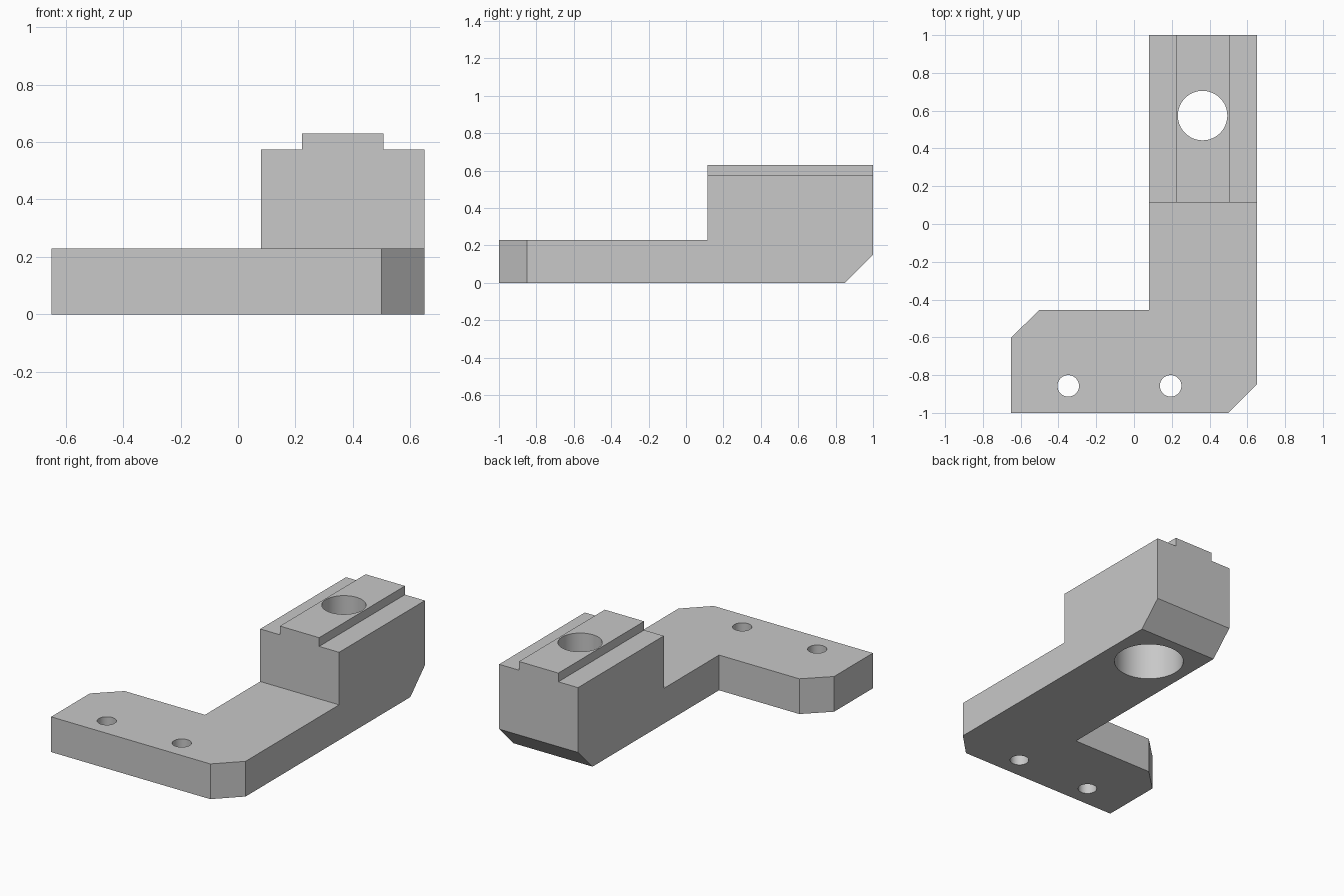
import bpy, bmesh
from mathutils import Vector

cube = bpy.data.objects.get("Cube")
if cube:
    bpy.data.objects.remove(cube, do_unlink=True)

grey = bpy.data.materials.new("machined grey")
grey.use_nodes = True
colour = (0.58, 0.58, 0.58, 1)
grey.diffuse_color = colour
grey.node_tree.nodes["Principled BSDF"].inputs["Base Color"].default_value = colour


def prism(name, points, offset):
    """Extrude a planar outline along an offset vector."""
    bm = bmesh.new()
    face = bm.faces.new([bm.verts.new(p) for p in points])
    moved = bmesh.ops.extrude_face_region(bm, geom=[face])["geom"]
    verts = [v for v in moved if isinstance(v, bmesh.types.BMVert)]
    bmesh.ops.translate(bm, verts=verts, vec=Vector(offset))
    bmesh.ops.recalc_face_normals(bm, faces=bm.faces)
    mesh = bpy.data.meshes.new(name)
    bm.to_mesh(mesh)
    bm.free()
    mesh.materials.append(grey)
    obj = bpy.data.objects.new(name, mesh)
    bpy.context.collection.objects.link(obj)
    return obj


def box(name, x0, x1, y0, y1, z0, z1):
    return prism(name, [(x0, y0, z0), (x1, y0, z0), (x1, y1, z0), (x0, y1, z0)],
                 (0, 0, z1 - z0))


def cylinder(name, x, y, radius, z0, z1):
    bpy.ops.mesh.primitive_cylinder_add(vertices=64, radius=radius, depth=z1 - z0,
                                        location=(x, y, (z0 + z1) / 2))
    obj = bpy.context.object
    obj.name = name
    obj.data.materials.append(grey)
    return obj


# L-shaped body with two chamfered corners, at full height
left, right, arm, top = -0.65, 0.65, 0.08, 0.63
outline = [(left, -1), (0.5, -1), (right, -0.85), (right, 1), (arm, 1),
           (arm, -0.455), (-0.5, -0.455), (left, -0.60)]
body = prism("clamp_bracket", [(x, y, 0) for x, y in outline], (0, 0, top))

# Cutters: lowered plate, shoulders beside the rail, underside chamfer
cutters = [
    box("plate_cutter", -1, 1, -1.5, 0.115, 0.23, 1),
    box("right_shoulder_cutter", 0, 0.222, 0, 1.5, 0.573, 1),
    box("left_shoulder_cutter", 0.506, 1, 0, 1.5, 0.573, 1),
    prism("chamfer_cutter", [(-1, 0.75, -0.1), (-1, 1.1, -0.1), (-1, 1.1, 0.25)],
          (2, 0, 0)),
]

# Screw holes, and the large bore with its wider recess from below
for i, x in enumerate((-0.348, 0.194)):
    cutters.append(cylinder(f"screw_hole_cutter_{i}", x, -0.857, 0.057, -0.1, 0.4))
cutters.append(cylinder("bore_cutter", 0.363, 0.574, 0.131, 0.1, 1))
cutters.append(cylinder("counterbore_cutter", 0.363, 0.574, 0.21, -0.1, 0.36))

# Apply the cuts, then drop the cutters
bpy.ops.object.select_all(action="DESELECT")
bpy.context.view_layer.objects.active = body
body.select_set(True)
for cutter in cutters:
    cutter.hide_render = True
    mod = body.modifiers.new(cutter.name, "BOOLEAN")
    mod.operation = "DIFFERENCE"
    mod.solver = "EXACT"
    mod.object = cutter
    bpy.ops.object.modifier_apply(modifier=mod.name)
for cutter in cutters:
    bpy.data.objects.remove(cutter, do_unlink=True)

bpy.ops.object.shade_smooth_by_angle(angle=0.5)
